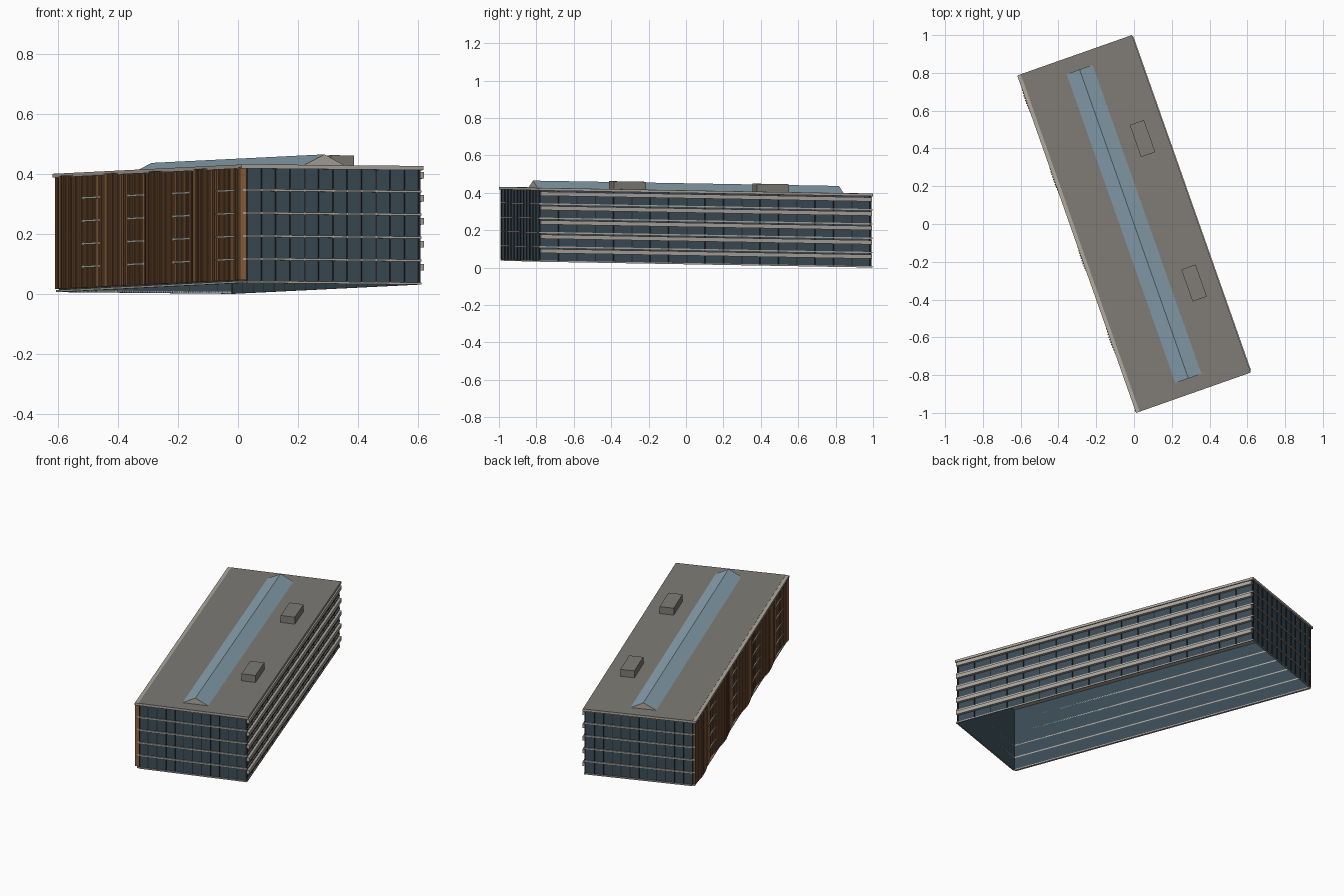
import bpy, bmesh, math
from mathutils import Matrix, Vector

if "Cube" in bpy.data.objects:
    bpy.data.objects.remove(bpy.data.objects["Cube"])

# Building frame: u across, v along, turned 19.4 deg and very slightly tilted
U, V = 0.322, 0.947
FLOOR, FLOORS, TOP = 0.0765, 5, 0.395
PLACE = Matrix.Rotation(math.radians(19.4), 4, 'Z')
TILT = Matrix.Identity(4)
TILT[2][0], TILT[2][1], TILT[2][3] = -0.0093, -0.0164, 0.0187
M = PLACE @ TILT


def mat(name, rgb):
    m = bpy.data.materials.new(name)
    m.diffuse_color = (*rgb, 1)
    m.use_nodes = True
    m.node_tree.nodes["Principled BSDF"].inputs["Base Color"].default_value = m.diffuse_color
    return m


GLASS = mat("dark_glass", (0.045, 0.075, 0.095))
FRAME = mat("dark_frame", (0.02, 0.025, 0.03))
STONE = mat("pale_stone", (0.42, 0.39, 0.34))
ROOF = mat("roof_grey", (0.21, 0.2, 0.18))
SKY = mat("skylight_glass", (0.25, 0.36, 0.43))
WOOD = mat("wood", (0.27, 0.12, 0.05))
DARKWOOD = mat("dark_wood", (0.13, 0.065, 0.03))


def finish(name, bm, *materials):
    bmesh.ops.transform(bm, matrix=M, verts=bm.verts)
    me = bpy.data.meshes.new(name)
    bm.to_mesh(me)
    bm.free()
    for m in materials:
        me.materials.append(m)
    ob = bpy.data.objects.new(name, me)
    bpy.context.collection.objects.link(ob)
    return ob


def boxes(name, material, items):
    """items: (u0, u1, v0, v1, z0, z1) extents"""
    bm = bmesh.new()
    for u0, u1, v0, v1, z0, z1 in items:
        m = Matrix.Translation(((u0 + u1) / 2, (v0 + v1) / 2, (z0 + z1) / 2)) \
            @ Matrix.Diagonal((u1 - u0, v1 - v0, z1 - z0, 1))
        bmesh.ops.create_cube(bm, size=1, matrix=m)
    return finish(name, bm, material)


# Hollow glass shell, open at the bottom
WL, WR, WV = -0.300, 0.310, 0.938
bm = bmesh.new()
ring = [(WL, -WV), (WR, -WV), (WR, WV), (WL, WV)]
low = [bm.verts.new((u, v, 0)) for u, v in ring]
high = [bm.verts.new((u, v, 0.385)) for u, v in ring]
for i in range(4):
    j = (i + 1) % 4
    bm.faces.new((low[i], low[j], high[j], high[i]))
finish("glass_walls", bm, GLASS)

# Floor edge bands on all four sides
bands = []
for k in range(FLOORS):
    z0, z1 = k * FLOOR, k * FLOOR + 0.007
    for s in (-1, 1):
        bands.append((WL, WR + 0.006, *sorted((s * WV, s * (WV + 0.007))), z0, z1))
    bands.append((WL - 0.013, WL, -WV, WV, z0, z1))
    bands.append((WR, WR + 0.005, -WV, WV, z0, z1))
boxes("floor_edges", STONE, bands)

# Window mullions on the ends and the right side
mull = []
for i in range(13):
    u = WL + 0.002 + (WR - WL - 0.004) * i / 12
    for s in (-1, 1):
        mull.append((u - 0.002, u + 0.002, *sorted((s * WV, s * (WV + 0.004))), 0, 0.383))
for i in range(19):
    v = -WV + 0.003 + (2 * WV - 0.006) * i / 18
    mull.append((WR, WR + 0.004, v - 0.003, v + 0.003, 0, 0.383))
boxes("mullions", FRAME, mull)

# Sun shades along the right side, one per floor
boxes("sun_shades", STONE, [(WR + 0.002, WR + 0.017, -WV, WV,
                             k * FLOOR + 0.047, k * FLOOR + 0.069) for k in range(FLOORS)])

# Wavy screen of vertical wooden fins on the left side
N = 132
fins = ([], [])
for i in range(N):
    v = -WV + 0.004 + (2 * WV - 0.008) * i / (N - 1)
    depth = 0.017 - 0.010 * math.cos(2 * math.pi * (v - 0.585) / 0.45)
    fins[i % 3 == 2].append((WL - depth, WL - 0.001, v - 0.004, v + 0.004, 0.010, 0.386))
boxes("wood_fins", WOOD, fins[0])
boxes("dark_wood_fins", DARKWOOD, fins[1])

# Roof slab with pale edge and grey covering
boxes("roof_slab", STONE, [(-U, U, -V, V, 0.381, TOP - 0.001)])
boxes("roof_covering", ROOF, [(-U + 0.020, U, -V, V, TOP - 0.001, TOP)])

# Ridge skylight with stone gables
bm = bmesh.new()
ends = [[bm.verts.new((u, v, z)) for u, z in ((-0.073, TOP), (0.0, TOP + 0.037), (0.073, TOP))]
        for v in (-0.867, 0.867)]
a, b = ends
bm.faces.new((a[0], a[1], b[1], b[0]))
bm.faces.new((a[1], a[2], b[2], b[1]))
for gable in ends:
    bm.faces.new(gable).material_index = 1
bmesh.ops.recalc_face_normals(bm, faces=bm.faces)
finish("skylight", bm, SKY, STONE)

# Two rooftop plant boxes
plant = []
inv = PLACE.inverted()
for x, y in ((0.045, 0.4525), (0.318, -0.3125)):
    c = inv @ Vector((x, y, 0))
    plant.append((c.x - 0.04, c.x + 0.04, c.y - 0.09, c.y + 0.09, TOP, TOP + 0.042))
boxes("plant_boxes", ROOF, plant)
